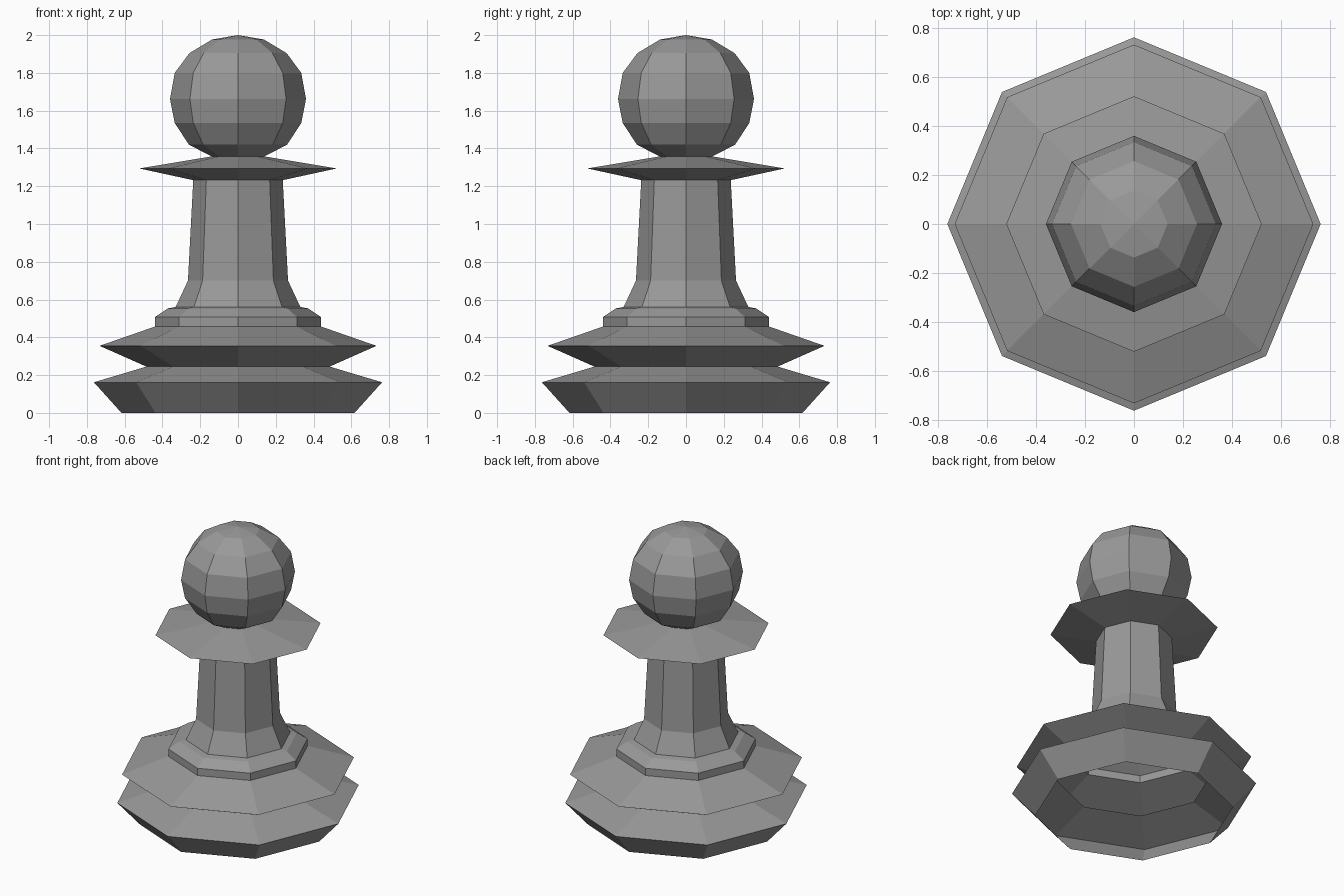
import bpy, bmesh
from math import cos, sin, tau

if "Cube" in bpy.data.objects:
    bpy.data.objects.remove(bpy.data.objects["Cube"])

SIDES = 8

# Dark grey finish
grey = bpy.data.materials.new("dark_grey")
grey.diffuse_color = (0.32, 0.32, 0.32, 1)
grey.use_nodes = True
grey.node_tree.nodes["Principled BSDF"].inputs["Base Color"].default_value = grey.diffuse_color


def lathe(name, profile):
    """Revolve (radius, height) points into an open, flat-shaded eight-sided shell."""
    bm = bmesh.new()
    rings = []
    for r, z in profile:
        if r == 0:
            rings.append([bm.verts.new((0, 0, z))] * SIDES)
        else:
            rings.append([bm.verts.new((r * cos(tau * i / SIDES), r * sin(tau * i / SIDES), z))
                          for i in range(SIDES)])
    for low, high in zip(rings, rings[1:]):
        for i in range(SIDES):
            j = (i + 1) % SIDES
            corners = [low[i], low[j], high[j], high[i]]
            bm.faces.new(list(dict.fromkeys(corners)))
    mesh = bpy.data.meshes.new(name)
    bm.to_mesh(mesh)
    bm.free()
    mesh.materials.append(grey)
    obj = bpy.data.objects.new(name, mesh)
    bpy.context.collection.objects.link(obj)
    return obj


# Stepped base, open underneath
lathe("base", [(0.617, 0), (0.763, 0.162), (0.485, 0.245), (0.733, 0.355),
               (0.44, 0.457), (0.44, 0.507), (0.372, 0.553), (0.33, 0.561)])

# Tapered stem with flared foot
lathe("stem", [(0.33, 0.561), (0.265, 0.70), (0.237, 1.232)])

# Thin flared collar
lathe("collar", [(0.237, 1.232), (0.522, 1.294), (0.14, 1.358)])

# Faceted ball head
lathe("head", [(0.14, 1.358), (0.26, 1.42), (0.335, 1.535), (0.36, 1.662),
               (0.335, 1.80), (0.257, 1.905), (0.137, 1.977), (0, 2.0)])
